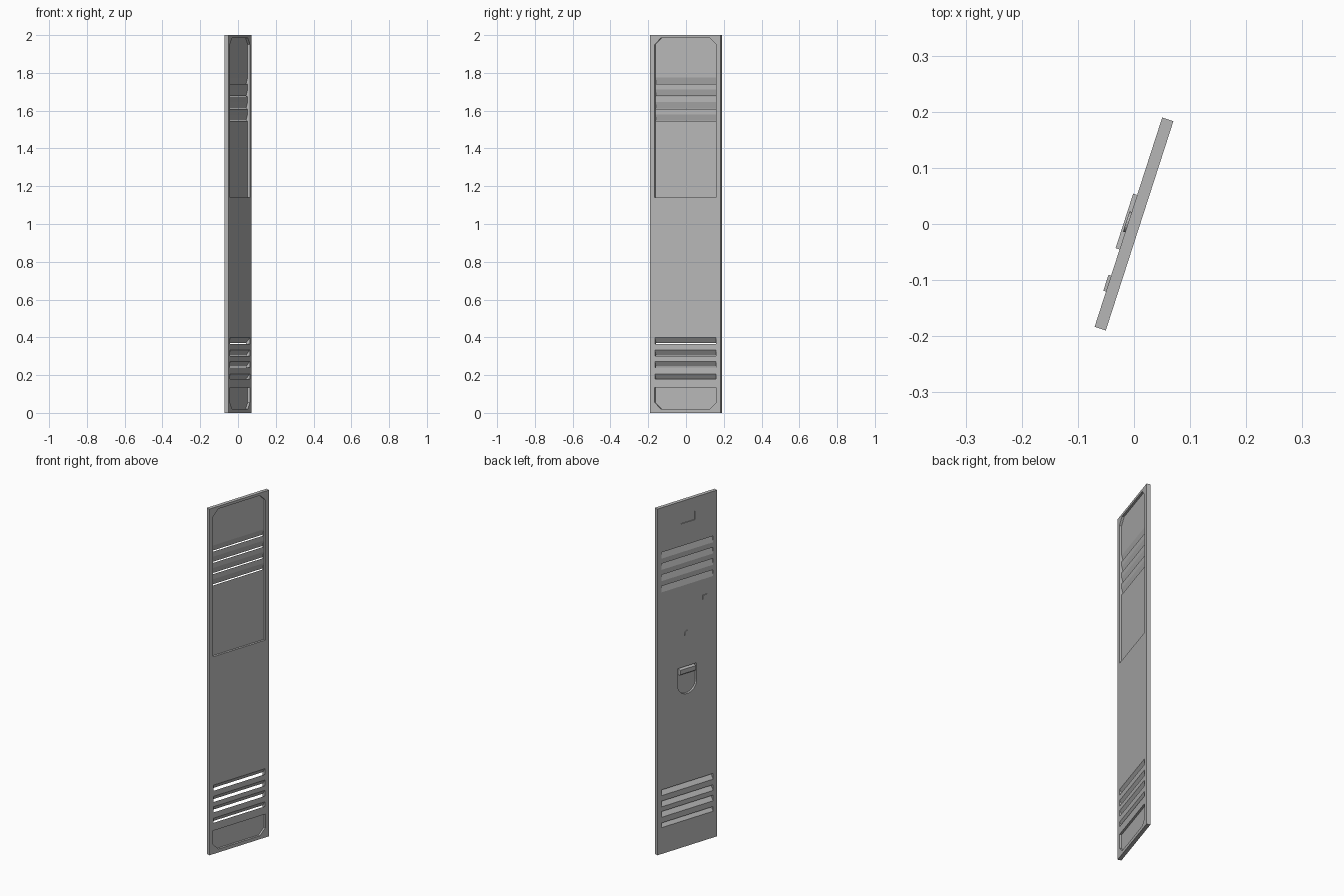
import bpy, bmesh, math
from mathutils import Matrix

if "Cube" in bpy.data.objects:
    bpy.data.objects.remove(bpy.data.objects["Cube"], do_unlink=True)

# Local frame: x across the door, y towards the outer face, z up
SWING = Matrix.Rotation(math.radians(72.1), 4, 'Z')
HALF_W, HALF_T, PANEL_W = 0.196, 0.0105, 0.171
FLOOR = 0.0015   # depth reached by the inner recesses

grey = bpy.data.materials.new("painted grey metal")
grey.use_nodes = True
colour = (0.47, 0.47, 0.47, 1)
grey.diffuse_color = colour
grey.node_tree.nodes["Principled BSDF"].inputs["Base Color"].default_value = colour


def prism(name, outline, start, end, axis='y'):
    """Extrude an outline: (x, z) along y, or (y, z) along x."""
    bm = bmesh.new()
    place = (lambda p, d: (p[0], d, p[1])) if axis == 'y' else (lambda p, d: (d, p[0], p[1]))
    face = bm.faces.new([bm.verts.new(place(p, start)) for p in outline])
    ext = bmesh.ops.extrude_face_region(bm, geom=[face])
    verts = [g for g in ext["geom"] if isinstance(g, bmesh.types.BMVert)]
    step = end - start
    bmesh.ops.translate(bm, verts=verts, vec=(0, step, 0) if axis == 'y' else (step, 0, 0))
    bmesh.ops.recalc_face_normals(bm, faces=bm.faces)
    mesh = bpy.data.meshes.new(name)
    bm.to_mesh(mesh)
    bm.free()
    mesh.materials.append(grey)
    obj = bpy.data.objects.new(name, mesh)
    obj.matrix_world = SWING
    bpy.context.collection.objects.link(obj)
    return obj


def rect(x0, x1, z0, z1):
    return [(x0, z0), (x1, z0), (x1, z1), (x0, z1)]


def cut(target, cutter):
    cutter.hide_render = True
    mod = target.modifiers.new("cut", 'BOOLEAN')
    mod.operation, mod.solver, mod.object = 'DIFFERENCE', 'EXACT', cutter
    bpy.context.view_layer.objects.active = target
    bpy.ops.object.modifier_apply(modifier=mod.name)
    bpy.data.objects.remove(cutter, do_unlink=True)


def chamfered(z_square, z_cut, c=0.035):
    """Panel outline with its two corners at z_cut clipped."""
    s = c if z_cut < z_square else -c
    w = PANEL_W
    return [(-w, z_square), (w, z_square), (w, z_cut + s), (w - c, z_cut),
            (c - w, z_cut), (-w, z_cut + s)]


def slot(door, z0, height, drop, y_in):
    """Louvre slot sloping down from the inner to the outer face."""
    slope = drop / (HALF_T - y_in)
    a, b = y_in - 0.002, HALF_T + 0.002
    za, zb = z0 + 0.002 * slope, z0 - drop - 0.002 * slope
    cut(door, prism("slot_cutter", [(a, za), (b, zb), (b, zb + height), (a, za + height)],
                    -PANEL_W + 0.001, PANEL_W - 0.001, 'x'))


# Door slab
door = prism("door_panel", rect(-HALF_W, HALF_W, 0, 2), -HALF_T, HALF_T)

# Recessed panels on the inner face
for outline in (chamfered(1.14, 1.985), chamfered(0.135, 0.02)):
    cut(door, prism("recess_cutter", outline, -0.03, FLOOR))

# Upper and lower louvre slots
for i in range(4):
    slot(door, 1.545 + 0.065 * i, 0.036, 0.034, FLOOR)
for z0, height in ((0.18, 0.027), (0.24, 0.033), (0.30, 0.033), (0.365, 0.033)):
    slot(door, z0, height, 0.028, -HALF_T)

# Label recess and rounded handle cup on the outer face
cut(door, prism("label_cutter", rect(-0.05, 0.042, 1.87, 1.92), 0.006, 0.03))
R = 0.062
arc = [(R * math.cos(t), 0.942 + R * math.sin(t))
       for t in (math.pi + math.pi * i / 16 for i in range(17))]
cut(door, prism("cup_cutter", arc + [(R, 1.04), (-R, 1.04)], -0.002, 0.03))

# Pull bar across the top of the cup
prism("handle_bar", [(-0.002, 1.035), (0.018, 1.03), (0.018, 1.005), (0.013, 1.0), (-0.002, 1.0)],
      -0.051, 0.051, 'x')

# Round lock
ring = [(0.019 * math.cos(t), 1.228 + 0.019 * math.sin(t))
        for t in (math.tau * i / 24 for i in range(24))]
prism("lock_disc", ring, 0.009, 0.0145)

# Small angled catch
prism("catch", [(-0.13, 1.412), (-0.107, 1.412), (-0.107, 1.395), (-0.1, 1.395),
                (-0.1, 1.42), (-0.13, 1.42)], 0.009, 0.0155)
